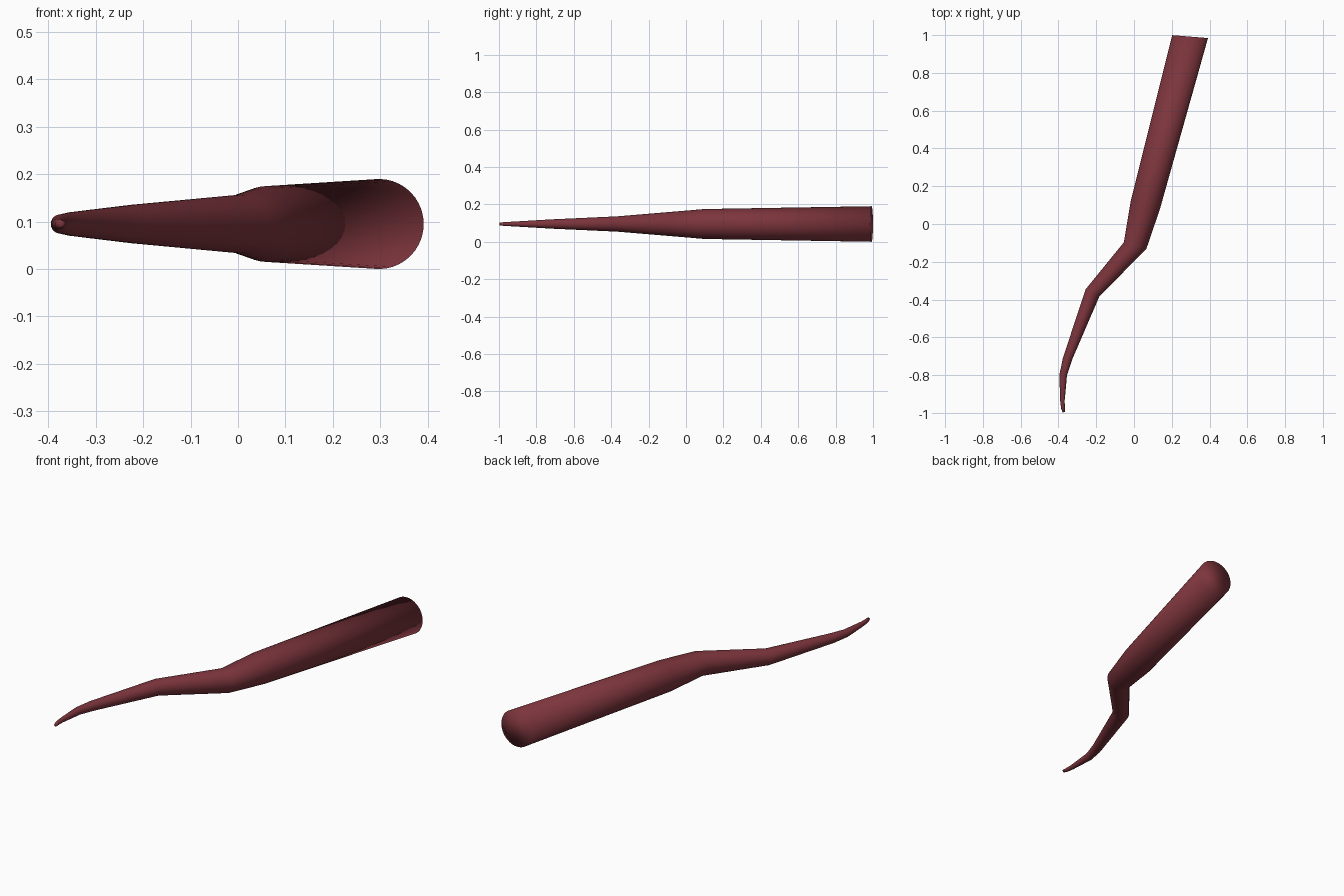
import bpy, bmesh
from math import sin, cos, pi, radians

if "Cube" in bpy.data.objects:
    bpy.data.objects.remove(bpy.data.objects["Cube"])

SIDES = 40
MID_Z = 0.095

# Cross-sections from handle end to tip: centre x, centre y, radius, turn in degrees
rings = [
    (0.297, 0.992, 0.095, -4.6),
    (0.060, 0.100, 0.080, -15),
    (0.006, -0.114, 0.062, -16),
    (-0.220, -0.365, 0.041, -28),
    (-0.352, -0.714, 0.025, -8),
    (-0.375, -0.800, 0.020, -4),
    (-0.377, -0.870, 0.016, 0),
    (-0.379, -0.935, 0.012, 4),
    (-0.376, -0.975, 0.010, 8),
    (-0.371, -0.996, 0.007, 10),
]

bm = bmesh.new()
loops = []
for x, y, r, turn in rings:
    a = radians(turn)
    loops.append([bm.verts.new((x + r * cos(t) * cos(a),
                                y + r * cos(t) * sin(a),
                                MID_Z + r * sin(t)))
                  for t in (2 * pi * i / SIDES for i in range(SIDES))])

# Skin between the cross-sections
for a, b in zip(loops, loops[1:]):
    for i in range(SIDES):
        j = (i + 1) % SIDES
        bm.faces.new((a[i], a[j], b[j], b[i]))

# Closed ends, smooth-shaded with the sides
bm.faces.new(loops[0])
bm.faces.new(loops[-1])
bmesh.ops.recalc_face_normals(bm, faces=bm.faces)
for f in bm.faces:
    f.smooth = True

mesh = bpy.data.meshes.new("crooked_stick")
bm.to_mesh(mesh)
bm.free()
stick = bpy.data.objects.new("crooked_stick", mesh)
bpy.context.collection.objects.link(stick)

# Dark red wood
mat = bpy.data.materials.new("dark_red")
mat.diffuse_color = (0.2, 0.035, 0.045, 1)
mat.use_nodes = True
mat.node_tree.nodes["Principled BSDF"].inputs["Base Color"].default_value = mat.diffuse_color
mesh.materials.append(mat)
